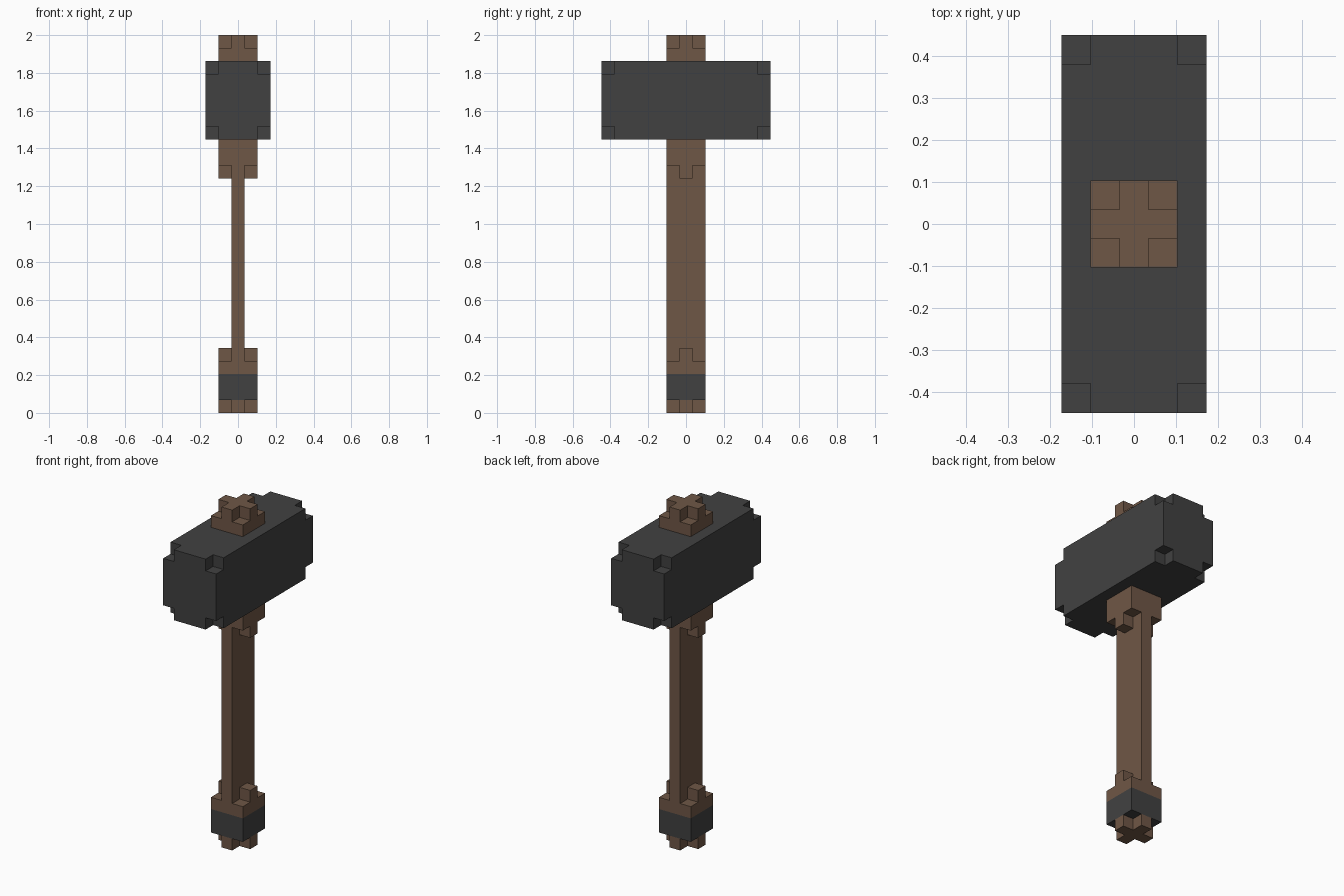
import bpy, bmesh, math
from mathutils import Vector

if "Cube" in bpy.data.objects:
    bpy.data.objects.remove(bpy.data.objects["Cube"], do_unlink=True)

U = 2 / 29  # edge length of one block; the hammer is 29 blocks tall


def material(name, rgb):
    mat = bpy.data.materials.new(name)
    mat.use_nodes = True
    mat.diffuse_color = (*rgb, 1)
    mat.node_tree.nodes["Principled BSDF"].inputs["Base Color"].default_value = (*rgb, 1)
    return mat


wood = material("brown wood", (0.159, 0.095, 0.061))
iron = material("dark iron", (0.053, 0.053, 0.053))


def block_part(name, mat, nx, ny, z0, z1, keep=lambda x, y, z: True):
    """Outer skin of the blocks for which keep() is true, centred on x and y."""
    cells = {(x, y, z) for x in range(nx) for y in range(ny)
             for z in range(z0, z1) if keep(x, y, z)}
    bm = bmesh.new()
    corners = {}

    def vert(p):
        key = tuple(round(c) for c in p)
        if key not in corners:
            x, y, z = key
            corners[key] = bm.verts.new(((x - nx / 2) * U, (y - ny / 2) * U, z * U))
        return corners[key]

    for cell in cells:
        for axis in range(3):
            for side in (-1, 1):
                n = Vector((0, 0, 0))
                n[axis] = side
                if tuple(c + round(d) for c, d in zip(cell, n)) in cells:
                    continue
                a = Vector((0, 0, 0))
                a[(axis + 1) % 3] = 0.5
                b = n.cross(a)
                mid = Vector(cell) + Vector((0.5, 0.5, 0.5)) + n / 2
                bm.faces.new([vert(mid + s * a + t * b)
                              for s, t in ((-1, -1), (1, -1), (1, 1), (-1, 1))])
    # Merge flat neighbouring faces
    bmesh.ops.dissolve_limit(bm, angle_limit=math.radians(1),
                             verts=bm.verts[:], edges=bm.edges[:])
    bmesh.ops.recalc_face_normals(bm, faces=bm.faces[:])
    mesh = bpy.data.meshes.new(name)
    bm.to_mesh(mesh)
    bm.free()
    mesh.materials.append(mat)
    obj = bpy.data.objects.new(name, mesh)
    bpy.context.collection.objects.link(obj)
    return obj


def cross_at(level):
    """Drop the four corner blocks of a 3 x 3 layer at one level."""
    return lambda x, y, z: z != level or x == 1 or y == 1


def not_head_corner(x, y, z):
    return not (x in (0, 4) and y in (0, 12) and z in (21, 26))


# Handle, from bottom to top
block_part("pommel", wood, 3, 3, 0, 1, cross_at(0))
block_part("metal_band", iron, 3, 3, 1, 3)
block_part("lower_collar", wood, 3, 3, 3, 5, cross_at(4))
block_part("shaft", wood, 1, 3, 5, 18)
block_part("upper_collar", wood, 3, 3, 18, 21, cross_at(18))
block_part("handle_tip", wood, 3, 3, 27, 29, cross_at(28))

# Hammer head with one block missing at each corner
block_part("hammer_head", iron, 5, 13, 21, 27, not_head_corner)
